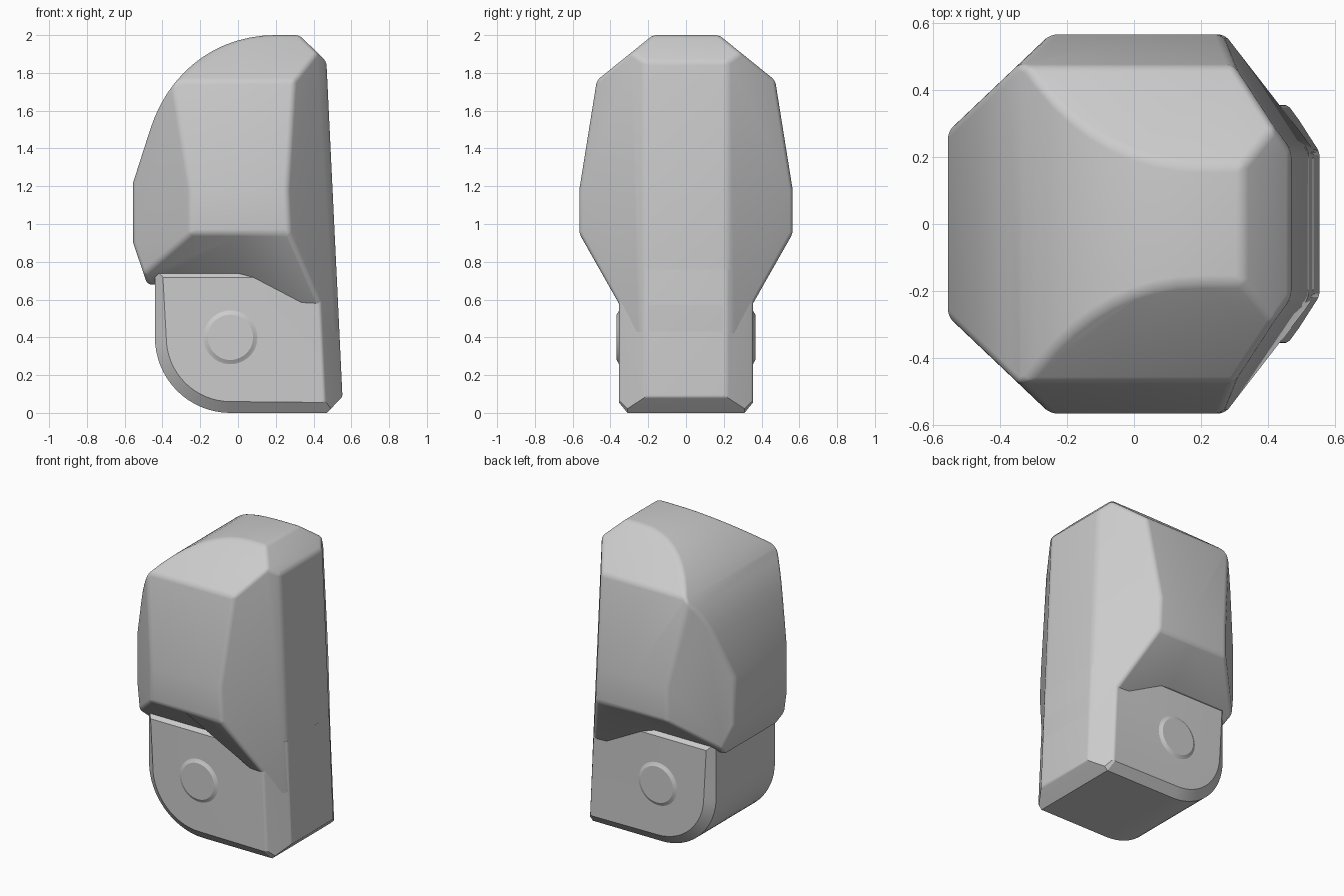
import bpy, bmesh, math
from mathutils import Vector
from mathutils.geometry import interpolate_bezier

cube = bpy.data.objects.get("Cube")
if cube:
    bpy.data.objects.remove(cube)

grey = bpy.data.materials.new("plain_grey")
grey.use_nodes = True
grey.diffuse_color = (0.6, 0.6, 0.6, 1)
grey.node_tree.nodes["Principled BSDF"].inputs["Base Color"].default_value = (0.6, 0.6, 0.6, 1)


def prism(outline, half):
    """Extrude an x-z outline symmetrically along y."""
    bm = bmesh.new()
    loops = [[bm.verts.new((x, s * half, z)) for x, z in outline] for s in (-1, 1)]
    caps = [bm.faces.new(loop) for loop in loops]
    n = len(outline)
    for i in range(n):
        j = (i + 1) % n
        bm.faces.new((loops[0][i], loops[0][j], loops[1][j], loops[1][i]))
    bmesh.ops.recalc_face_normals(bm, faces=bm.faces)
    return bm, caps


def slice_off(bm, point, normal):
    """Cut away what lies beyond a plane, and beyond its mirror in y."""
    for s in (1, -1):
        cut = bmesh.ops.bisect_plane(
            bm, geom=bm.verts[:] + bm.edges[:] + bm.faces[:], dist=1e-5,
            plane_co=(point[0], s * point[1], point[2]),
            plane_no=(normal[0], s * normal[1], normal[2]), clear_outer=True)
        rim = [g for g in cut["geom_cut"] if isinstance(g, bmesh.types.BMEdge)]
        bmesh.ops.holes_fill(bm, edges=rim, sides=0)


def finish(bm, name, bevel=0, angle=30):
    bmesh.ops.recalc_face_normals(bm, faces=bm.faces)
    mesh = bpy.data.meshes.new(name)
    bm.to_mesh(mesh)
    bm.free()
    obj = bpy.data.objects.new(name, mesh)
    bpy.context.collection.objects.link(obj)
    mesh.materials.append(grey)
    bpy.ops.object.select_all(action="DESELECT")
    obj.select_set(True)
    bpy.context.view_layer.objects.active = obj
    if bevel:
        mod = obj.modifiers.new("soft_edges", "BEVEL")
        mod.width, mod.segments = bevel, 5
        mod.limit_method, mod.angle_limit = "ANGLE", math.radians(25)
        bpy.ops.object.modifier_apply(modifier=mod.name)
    bpy.ops.object.shade_smooth_by_angle(angle=math.radians(angle))
    return obj


# Plane shared by the rear corner chamfers of shell and base
REAR = ((0.27, 0.565, 1.0), (0.29, 0.2, 0.0136))

# Upper shell: domed profile, trimmed by sloping planes
dome = interpolate_bezier(Vector((0.2, 2.0)), Vector((-0.12, 2.0)),
                          Vector((-0.37, 1.8)), Vector((-0.465, 1.5)), 14)
outline = [(0.468, 1.86), (0.325, 2.0)] + [tuple(p)[:2] for p in dome]
outline += [(-0.555, 1.22), (-0.555, 0.9), (-0.48, 0.68), (0.525, 0.68)]
bm, _ = prism(outline, 0.565)
slice_off(bm, (0, 0.565, 1.18), (0, 0.5, 0.08))        # upper flank
slice_off(bm, (0, 0.46, 1.77), (0, 0.21, 0.26))        # roof slope
slice_off(bm, (-0.25, 0.565, 1), (-0.19, 0.2, 0))      # nose chamfer
slice_off(bm, *REAR)
slice_off(bm, (0, 0.565, 0.95), (0, 0.19, -0.21))      # underside
bmesh.ops.bisect_plane(bm, geom=bm.verts[:] + bm.edges[:] + bm.faces[:],
                       plane_co=(0, 0, 0), plane_no=(1, 0, 0))
for v in bm.verts:                                     # underside sweeps down at the rear
    if v.co.z < 0.75 and v.co.x > 0.3:
        v.co.z -= 0.27
        v.co.x += 0.0127
finish(bm, "upper_shell", bevel=0.06, angle=40)

# Base block: rounded lower front, chamfered rim
outline = [(-0.44, 0.76)]
for i in range(17):
    a = math.pi + i * math.pi / 32
    outline.append((-0.04 + 0.4 * math.cos(a), 0.4 + 0.4 * math.sin(a)))
outline += [(0.47, 0), (0.553, 0.085), (0.521, 0.76)]
bm, caps = prism(outline, 0.31)
bmesh.ops.inset_individual(bm, faces=caps, thickness=0.06, depth=0.045)
slice_off(bm, *REAR)
soft = []
for e in bm.edges:
    a, b = (v.co for v in e.verts)
    if min(a.x, b.x) > 0.4 and (abs(a.z - b.z) > 0.3 or min(a.x, b.x) > 0.54):
        soft.append(e)
bmesh.ops.bevel(bm, geom=soft, offset=0.06, segments=5, profile=0.5, affect="EDGES",
                clamp_overlap=True)
finish(bm, "base_block", angle=24)

# Pivot pin caps on both flanks: flat disc with a flared foot
for side, name in ((-1, "front_pin"), (1, "back_pin")):
    bm = bmesh.new()
    rings = []
    for r, y in ((0.15, 0.352), (0.135, 0.358), (0.12, 0.367)):
        rings.append([bm.verts.new((-0.04 + r * math.cos(t * math.pi / 24), side * y,
                                    0.4 + r * math.sin(t * math.pi / 24))) for t in range(48)])
    for low, high in zip(rings, rings[1:]):
        for i in range(48):
            j = (i + 1) % 48
            bm.faces.new((low[i], low[j], high[j], high[i]))
    bm.faces.new(rings[-1])
    bm.faces.new(rings[0][::-1])
    finish(bm, name, angle=20)
